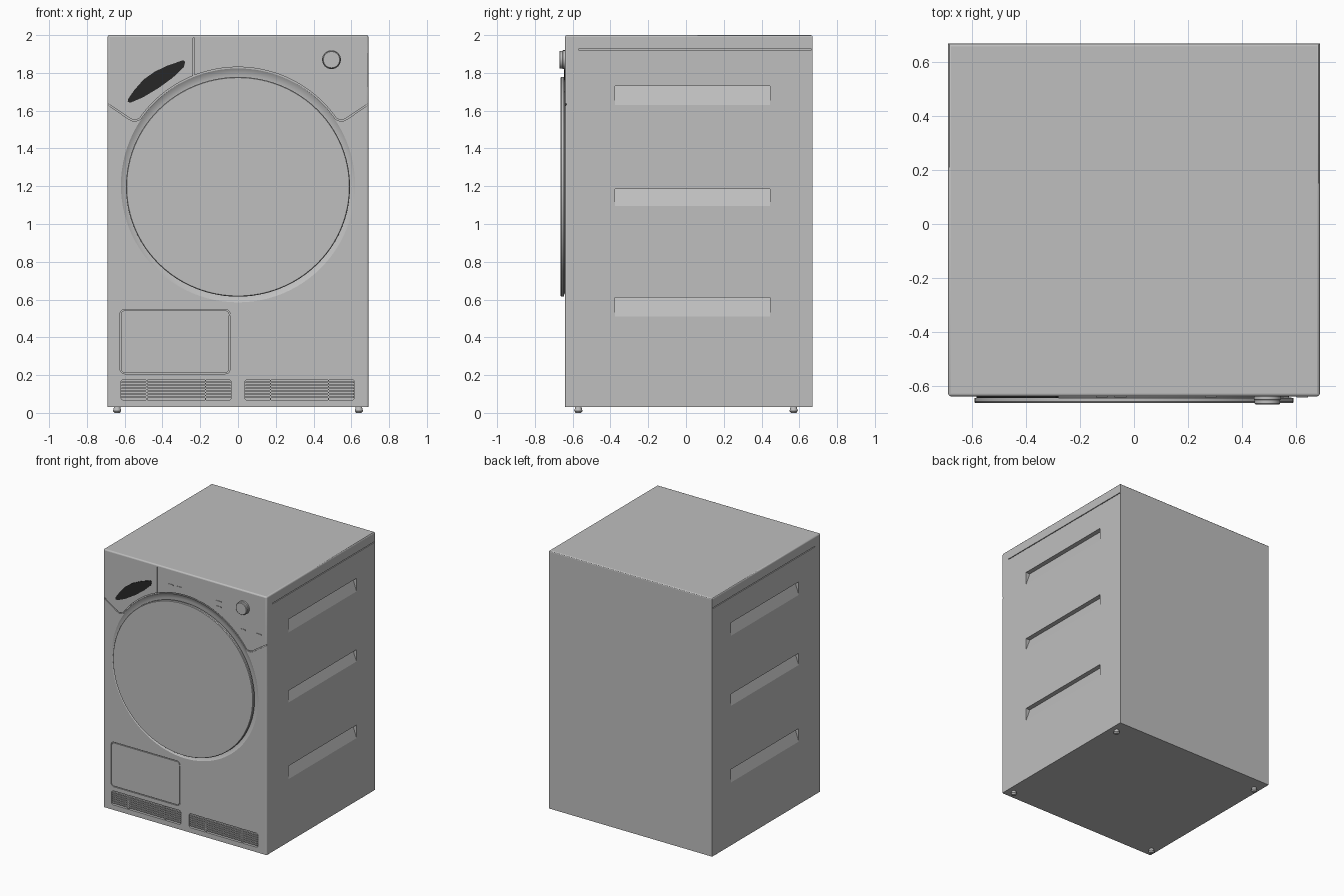
import bpy, bmesh, math
from mathutils import Vector

cube = bpy.data.objects.get("Cube")
if cube:
    bpy.data.objects.remove(cube, do_unlink=True)


def material(name, value):
    m = bpy.data.materials.new(name)
    m.use_nodes = True
    color = (value, value, value, 1)
    m.diffuse_color = color
    m.node_tree.nodes["Principled BSDF"].inputs["Base Color"].default_value = color
    return m


GREY = material("light grey enamel", 0.52)
DARK = material("dark handle grey", 0.02)
FRONT, BACK = -0.64, 0.67


def finish(bm, name, mat=GREY, smooth=True):
    bmesh.ops.recalc_face_normals(bm, faces=bm.faces[:])
    mesh = bpy.data.meshes.new(name)
    bm.to_mesh(mesh)
    bm.free()
    mesh.materials.append(mat)
    ob = bpy.data.objects.new(name, mesh)
    bpy.context.collection.objects.link(ob)
    if smooth:
        shade(ob)
    return ob


def shade(ob):
    bpy.ops.object.select_all(action='DESELECT')
    ob.select_set(True)
    bpy.context.view_layer.objects.active = ob
    bpy.ops.object.shade_smooth_by_angle(angle=math.radians(30))


def prism(name, outline, y0, y1, mat=GREY):
    """Extrude a closed x-z outline along y."""
    bm = bmesh.new()
    f = bm.faces.new([bm.verts.new((x, y0, z)) for x, z in outline])
    ext = bmesh.ops.extrude_face_region(bm, geom=[f])
    for v in ext["geom"]:
        if isinstance(v, bmesh.types.BMVert):
            v.co.y = y1
    return finish(bm, name, mat)


def box(name, lo, hi, mat=GREY):
    (x0, y0, z0), (x1, y1, z1) = lo, hi
    return prism(name, [(x0, z0), (x1, z0), (x1, z1), (x0, z1)], y0, y1, mat)


def lathe(name, cx, cz, profile, steps=96, mat=GREY, squash=1):
    """Stack rings of (radius, y) about an axis along y and cap both ends."""
    bm = bmesh.new()
    rings = []
    for r, y in profile:
        angles = [2 * math.pi * i / steps for i in range(steps)]
        rings.append([bm.verts.new((cx + r * math.cos(a), y, cz + r * squash * math.sin(a)))
                      for a in angles])
    for a, b in zip(rings, rings[1:]):
        for i in range(steps):
            j = (i + 1) % steps
            bm.faces.new((a[i], a[j], b[j], b[i]))
    bm.faces.new(rings[0])
    bm.faces.new(rings[-1])
    return finish(bm, name, mat)


def arc(cx, cz, r, a0, a1, n):
    return [(cx + r * math.cos(math.radians(a0 + (a1 - a0) * i / n)),
             cz + r * math.sin(math.radians(a0 + (a1 - a0) * i / n))) for i in range(n + 1)]


def rounded(x0, x1, z0, z1, r):
    return (arc(x1 - r, z1 - r, r, 0, 90, 5) + arc(x0 + r, z1 - r, r, 90, 180, 5)
            + arc(x0 + r, z0 + r, r, 180, 270, 5) + arc(x1 - r, z0 + r, r, 270, 360, 5))


def ribbon(path, width):
    """Thicken an open x-z path into a closed outline."""
    left, right = [], []
    pts = [Vector(p) for p in path]
    for i, p in enumerate(pts):
        d = (pts[min(i + 1, len(pts) - 1)] - pts[max(i - 1, 0)]).normalized()
        n = Vector((-d.y, d.x)) * width / 2
        left.append(tuple(p + n))
        right.append(tuple(p - n))
    return left + right[::-1]


# Cabinet with softened top and front edges
body = box("cabinet", (-0.69, FRONT, 0.03), (0.69, BACK, 2.0))
bm = bmesh.new()
bm.from_mesh(body.data)
edges = [e for e in bm.edges if all(v.co.z > 1.9 for v in e.verts)
         or all(v.co.y < 0 for v in e.verts) and abs(e.verts[0].co.z - e.verts[1].co.z) > 1]
bmesh.ops.bevel(bm, geom=edges, offset=0.01, segments=3, profile=0.5, affect='EDGES')
bm.to_mesh(body.data)
bm.free()

cutters = []

# Dished seat around the door
cutters.append(lathe("door_dish", 0, 1.205, [(0.63, FRONT - 0.02), (0.62, FRONT),
                                             (0.606, FRONT + 0.009), (0.58, FRONT + 0.016)]))

# Seams of the control fascia
seam = [(-0.72, 1.655), (-0.575, 1.557), (-0.553, 1.547), (-0.535, 1.55)]
seam += arc(0, 1.193, 0.634, 145, 90, 22)
seam += [(-x, z) for x, z in seam[-2::-1]]
cutters.append(prism("fascia_seam", ribbon(seam, 0.007), FRONT - 0.02, FRONT + 0.008))
cutters.append(box("drawer_seam", (-0.237, FRONT - 0.02, 1.78), (-0.231, FRONT + 0.008, 1.985)))

# Service flap outline, left open by a tiny bridge
flap = rounded(-0.622, -0.045, 0.21, 0.545, 0.022)
cutters.append(prism("flap_seam", ribbon(flap + [(-0.045, 0.24), (-0.045, 0.515)], 0.006),
                     FRONT - 0.02, FRONT + 0.008))

# Air vents: rounded pockets
vents = [(-0.62, -0.035), (0.035, 0.617)]
for x0, x1 in vents:
    cutters.append(prism("vent_pocket", rounded(x0, x1, 0.068, 0.175, 0.014),
                         FRONT - 0.02, FRONT + 0.02))

# Side grips slope inwards toward their top; worktop seams run above them
for side in (-1, 1):
    for z0, z1 in [(0.51, 0.61), (1.095, 1.185), (1.63, 1.73)]:
        outline = [(0.71, z0 - 0.07 * (z1 - z0)), (0.71, z1), (0.655, z1), (0.69, z0)]
        cutters.append(prism("side_grip", [(side * x, z) for x, z in outline], -0.375, 0.445))
    x0, x1 = sorted((side * 0.682, side * 0.72))
    cutters.append(box("worktop_seam", (x0, -0.57, 1.921), (x1, BACK - 0.005, 1.927)))

# Apply the cuts, then discard the cutters
for c in cutters:
    c.hide_render = True
    mod = body.modifiers.new(c.name, 'BOOLEAN')
    mod.operation, mod.solver, mod.object = 'DIFFERENCE', 'EXACT', c
shade(body)
graph = bpy.context.evaluated_depsgraph_get()
cut_mesh = bpy.data.meshes.new_from_object(body.evaluated_get(graph))
body.modifiers.clear()
body.data = cut_mesh
body.data.materials.clear()
body.data.materials.append(GREY)
for p in body.data.polygons:
    p.material_index = 0
for c in cutters:
    bpy.data.objects.remove(c, do_unlink=True)
shade(body)

# Door disc
lathe("door", 0, 1.197, [(0.575, FRONT + 0.03), (0.575, FRONT - 0.004), (0.593, FRONT - 0.006),
                         (0.593, FRONT - 0.02), (0.589, FRONT - 0.025)], squash=0.981)

# Vent slats and uprights
for x0, x1 in vents:
    for i in range(6):
        z = 0.08 + i * 0.0155
        box("vent_slat", (x0 + 0.004, FRONT, z), (x1 - 0.004, FRONT + 0.025, z + 0.009))
    for x in (x0 + 0.137, x1 - 0.137):
        box("vent_upright", (x - 0.003, FRONT + 0.002, 0.066), (x + 0.003, FRONT + 0.025, 0.177))

# Curved drawer handle
upper = [(-0.585, 1.648), (-0.58, 1.665), (-0.548, 1.71), (-0.5, 1.765), (-0.44, 1.807),
         (-0.37, 1.84), (-0.29, 1.867), (-0.28, 1.858)]
lower = [(-0.287, 1.83), (-0.345, 1.775), (-0.42, 1.72), (-0.5, 1.672), (-0.57, 1.642)]
prism("drawer_handle", upper + lower, FRONT - 0.006, FRONT + 0.01, DARK)

# Programme knob with pointer
lathe("knob", 0.495, 1.87, [(0.05, FRONT + 0.01), (0.05, FRONT - 0.012), (0.047, FRONT - 0.014),
                            (0.047, FRONT - 0.027), (0.043, FRONT - 0.031)], 40)

# Small raised buttons
for x, z in [(-0.12, 1.88), (-0.05, 1.88), (0.285, 1.86), (0.285, 1.82), (0.49, 1.70), (0.625, 1.70)]:
    box("button", (x - 0.022, FRONT - 0.004, z - 0.004), (x + 0.022, FRONT + 0.005, z + 0.004))

# Levelling feet
for x in (-0.64, 0.64):
    for y in (-0.57, 0.57):
        bm = bmesh.new()
        bmesh.ops.create_cone(bm, cap_ends=True, segments=20, radius1=0.014, radius2=0.022, depth=0.01)
        bmesh.ops.translate(bm, verts=bm.verts[:], vec=(x, y, 0.005))
        upper_part = bmesh.ops.create_cone(bm, cap_ends=True, segments=20, radius1=0.022,
                                           radius2=0.014, depth=0.03)
        bmesh.ops.translate(bm, verts=upper_part["verts"], vec=(x, y, 0.025))
        finish(bm, "foot")
